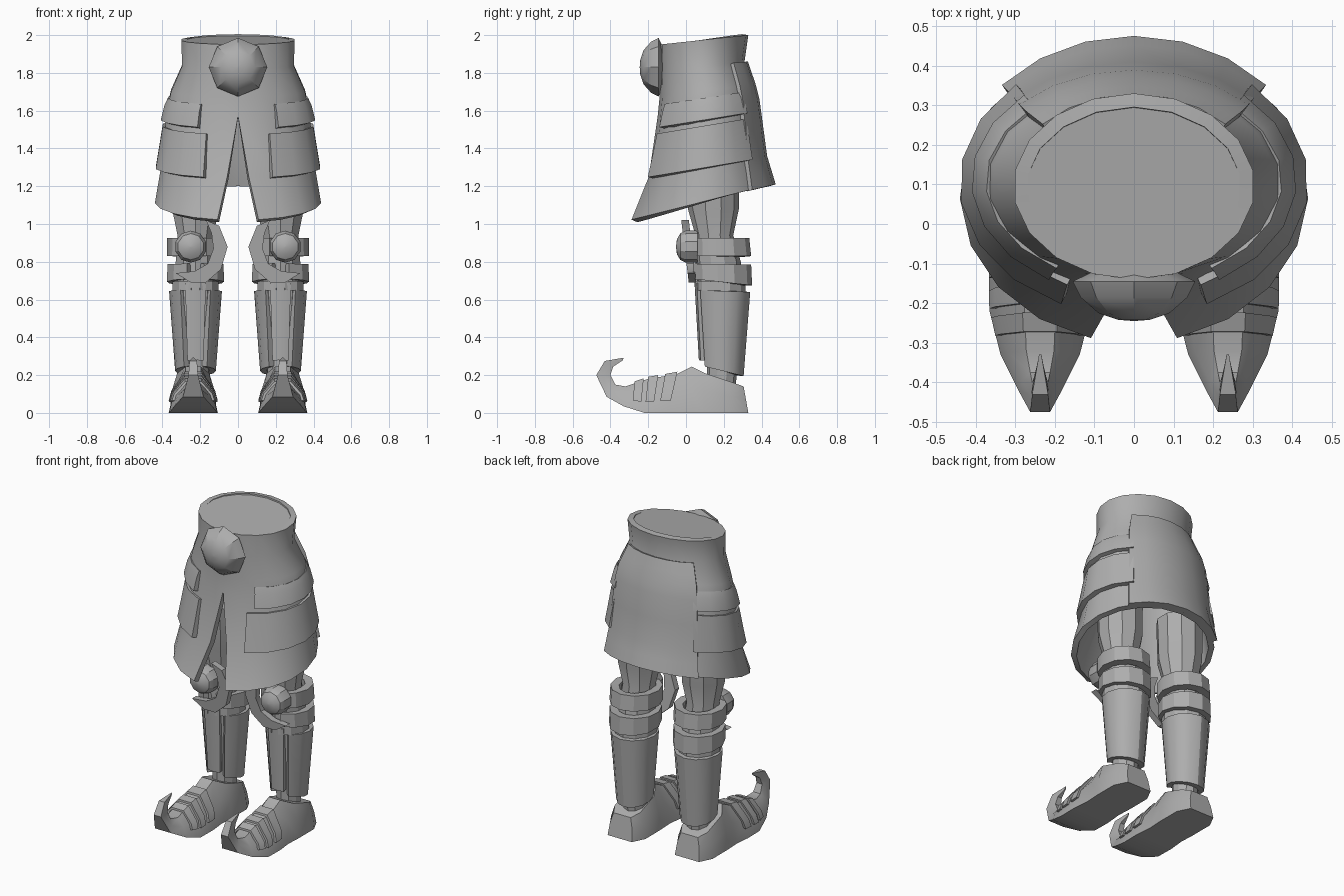
import bpy
import bmesh
from math import sin, cos, pi, radians
from mathutils import Vector

if "Cube" in bpy.data.objects:
    bpy.data.objects.remove(bpy.data.objects["Cube"])

GREY = (0.42, 0.42, 0.42, 1)
metal = bpy.data.materials.new("plain grey")
metal.use_nodes = True
metal.diffuse_color = GREY
metal.node_tree.nodes["Principled BSDF"].inputs["Base Color"].default_value = GREY


def finish(name, bm, mirror=False, thick=0, solid=True):
    """Turn a bmesh into a shaded object, with optional thickness and mirror copy."""
    bmesh.ops.remove_doubles(bm, verts=bm.verts, dist=0.0005)
    if solid:
        bmesh.ops.recalc_face_normals(bm, faces=bm.faces)
    mesh = bpy.data.meshes.new(name)
    bm.to_mesh(mesh)
    bm.free()
    mesh.materials.append(metal)
    ob = bpy.data.objects.new(name, mesh)
    bpy.context.collection.objects.link(ob)
    if thick:
        mod = ob.modifiers.new("thickness", "SOLIDIFY")
        mod.thickness = thick
        mod.offset = -1
    if mirror:
        mod = ob.modifiers.new("mirror", "MIRROR")
        mod.use_mirror_merge = False
    bpy.ops.object.select_all(action="DESELECT")
    ob.select_set(True)
    bpy.context.view_layer.objects.active = ob
    bpy.ops.object.convert(target="MESH")
    bpy.ops.object.shade_smooth_by_angle(angle=radians(30))
    return ob


def loft(rows, closed=True, caps=(True, True)):
    """Skin rows of points; rows run downwards, points run anticlockwise."""
    bm = bmesh.new()
    grid = [[bm.verts.new(p) for p in row] for row in rows]
    n = len(rows[0])
    for up, low in zip(grid, grid[1:]):
        for j in range(n if closed else n - 1):
            k = (j + 1) % n
            bm.faces.new((up[j], low[j], low[k], up[k]))
    if caps[0]:
        bm.faces.new(grid[0])
    if caps[1]:
        bm.faces.new(grid[-1][::-1])
    return bm


def oval(ring, a, cx=0, out=0):
    """Point on a tilted oval; ring = half width, front y, back y, front z, back z."""
    w, yf, yb, zf, zb = ring
    t = (1 - cos(a)) / 2
    mid, half = (yf + yb) / 2, (yb - yf) / 2
    return Vector((cx + (w + out) * sin(a), mid - (half + out) * cos(a), zf + (zb - zf) * t))


def blend(rings, v):
    i = min(int(v), len(rings) - 2)
    return [p + (q - p) * (v - i) for p, q in zip(rings[i], rings[i + 1])]


def arc(a0, a1, n):
    return [a0 + (a1 - a0) * i / n for i in range(n + 1)]


# Waist and split skirt
skirt = [(.305, -.14, .33, 1.95, 2.0), (.3, -.14, .31, 1.82, 1.86),
         (.36, -.14, .35, 1.67, 1.74), (.38, -.15, .37, 1.57, 1.66),
         (.41, -.2, .41, 1.25, 1.36), (.44, -.3, .455, 1.02, 1.21)]
slit = [0, 0, 0, 0, .14, .25]
rows = [[oval(r, a) for a in arc(s, 2 * pi - s, 18)] for r, s in zip(skirt, slit)]
finish("skirt", loft(rows, False, (False, False)), thick=.035, solid=False)
finish("waist_top", loft([[oval(skirt[0], a) for a in arc(0, 2 * pi, 18)[:-1]],
                          [oval(blend(skirt, .1), a, 0, -.01) for a in arc(0, 2 * pi, 18)[:-1]]]))


# Overlapping plates on the skirt
def skirt_plate(name, a0, a1, v0, v1, lift0, lift1, n, steps, mirror):
    rows = []
    for i in range(steps + 1):
        t = i / steps
        ring = blend(skirt, v0 + (v1 - v0) * t)
        rows.append([oval(ring, a, 0, lift0 + (lift1 - lift0) * t) for a in arc(a0, a1, n)])
    finish(name, loft(rows, False, (False, False)), mirror, .035, False)


skirt_plate("upper_hip_plate", .55, 2.4, 2.4, 3.2, .006, .025, 6, 2, True)
skirt_plate("lower_hip_plate", .43, 2.4, 3.3, 4.03, .015, .03, 6, 2, True)
skirt_plate("back_panel", 2.33, 2 * pi - 2.33, 1, 5, .018, .02, 6, 8, False)


# Domed studs, turned around the y axis
def stud(name, cx, cz, profile, sides, mirror):
    rows = [[(cx + r * sin(2 * pi * j / sides), y, cz + r * cos(2 * pi * j / sides))
             for j in range(sides)] for r, y in profile]
    finish(name, loft(rows), mirror)


stud("belt_buckle", 0, 1.83, [(.02, -.08), (.155, -.145), (.135, -.185),
                              (.09, -.225), (.04, -.242), (.001, -.245)], 8, False)
stud("knee_stud", .25, .88, [(.085, .06), (.085, .0), (.07, -.03),
                             (.04, -.048), (.001, -.053)], 10, True)

# Legs
LEG = .225
leg = [(.135, .0, .28, 1.35), (.13, .01, .28, 1.08), (.1, .05, .25, .94), (.11, .05, .29, .8),
       (.11, .06, .29, .66), (.075, .11, .28, .3), (.07, .11, .26, .12)]
rows = [[oval((w, f, b, z, z), a, LEG) for a in arc(0, 2 * pi, 10)[:-1]] for w, f, b, z in leg]
finish("leg", loft(rows), True)


# Open-fronted leg bands and shin guard
def wrap(name, rings, a0, a1, n, thick):
    rows = [[oval(r, a, LEG) for a in arc(a0, a1, n)] for r in rings]
    finish(name, loft(rows, False, (False, False)), True, thick, False)


wrap("upper_knee_band", [(.15, .02, .335, .925, .925), (.152, .02, .345, .83, .83)],
     .4, 2 * pi - .4, 10, .05)
wrap("lower_knee_band", [(.15, .03, .345, .79, .785), (.152, .03, .35, .71, .675)],
     .3, 2 * pi - .3, 10, .05)
wrap("shin_collar", [(.125, .045, .315, .7, .69), (.125, .045, .315, .65, .63)],
     .2, 2 * pi - .2, 10, .03)
shin = [(.14, .05, .34, .65, .64), (.108, .08, .305, .25, .195)]
wrap("shin_guard", shin, .6, 2 * pi - .6, 10, .035)
wrap("shin_front_plate", [(.135, .045, .335, .69, .64), (.105, .068, .3, .28, .2)],
     -.42, .42, 2, .035)

# Crescent knee guards, open to the outside
outer = [(.17, 1.02), (.1, .99), (.055, .88), (.09, .76), (.17, .69), (.25, .69)]
inner = [(.33, .74), (.23, .75), (.16, .79), (.13, .87), (.14, .95)]


def crescent_row(shift):
    return [(x, -.025 + (1.02 - z) * .12 + shift, z) for x, z in outer + inner]


finish("knee_crescent", loft([crescent_row(0), crescent_row(.04)]), True)

# Curled shoes: bottom y z, top y z, bottom and top half widths
SHOE = .237
shoe = [(.33, 0, .305, .14, .085, .06), (.25, 0, .25, .16, .125, .09),
        (.1, 0, .1, .21, .125, .085), (.0, 0, .03, .245, .12, .04),
        (-.1, 0, -.05, .205, .13, .04), (-.22, 0, -.2, .18, .128, .04),
        (-.33, .035, -.32, .14, .1, .035), (-.42, .085, -.375, .15, .055, .025),
        (-.475, .2, -.4, .2, .025, .02), (-.43, .275, -.385, .245, .02, .015),
        (-.33, .292, -.335, .278, .003, .003)]


def shoe_row(s, grow=0, base=0):
    yb, zb, yt, zt, wb, wt = s
    low, high = Vector((SHOE, yb, zb)), Vector((SHOE, yt, zt + grow))
    half = [(base, wb + (wt - wb) * base * .4 + grow),
            (.55, wb * .72 + wt * .28 + grow), (1, wt + grow * .5)]
    pts = [low.lerp(high, t) + Vector((w, 0, 0)) for t, w in half]
    pts += [low.lerp(high, t) - Vector((w, 0, 0)) for t, w in reversed(half)]
    return pts


finish("curled_shoe", loft([shoe_row(s) for s in shoe]), True)
for name, t0, t1 in (("instep_strap", 3.95, 4.4), ("middle_strap", 4.65, 5.0),
                     ("toe_strap", 5.2, 5.6)):
    finish(name, loft([shoe_row(blend(shoe, t), .011, .3) for t in (t0, t1)]), True)
